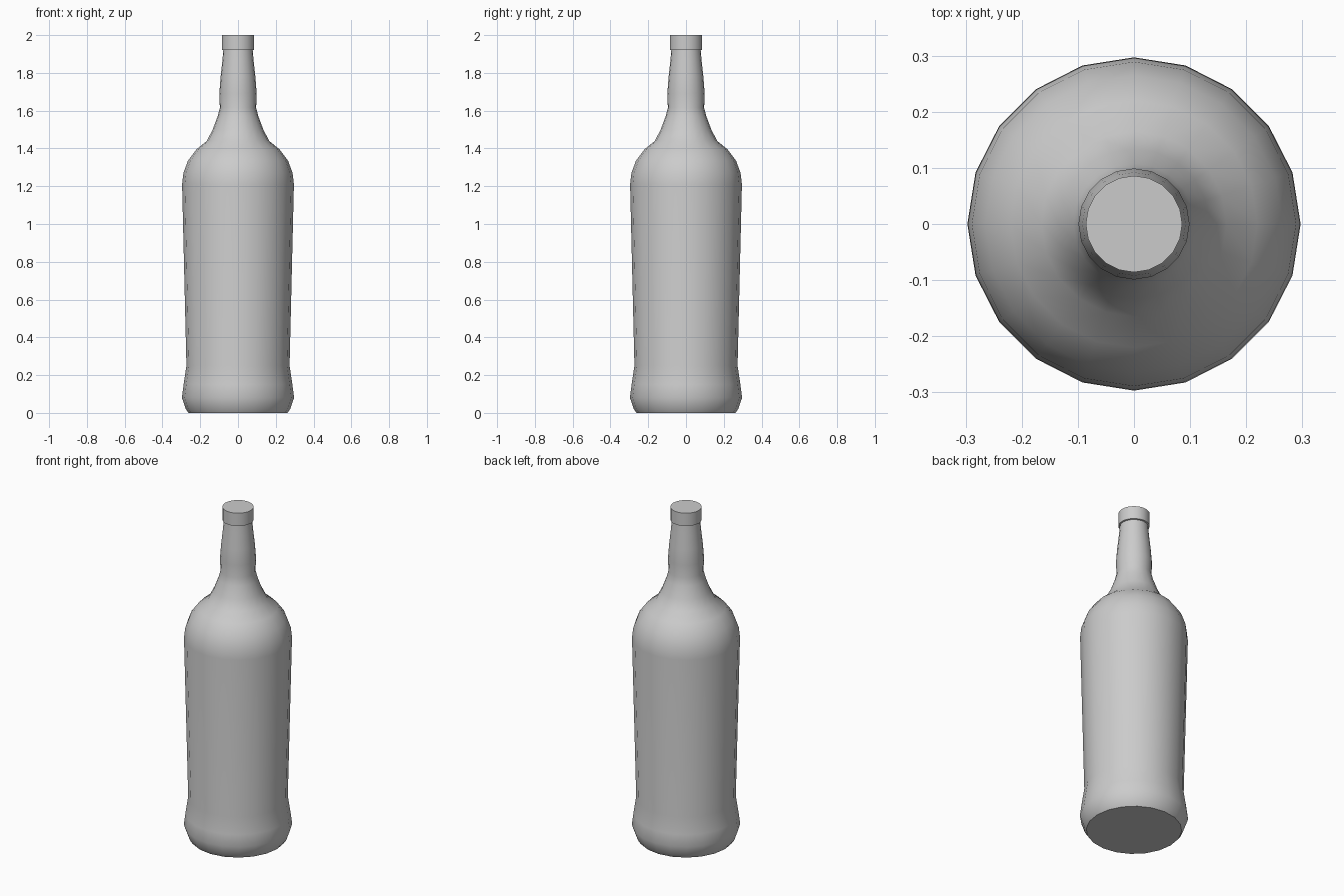
import bpy, bmesh, math

if "Cube" in bpy.data.objects:
    bpy.data.objects.remove(bpy.data.objects["Cube"])

SIDES = 20

# Bottle outline as (radius, height), from base to mouth
profile = [
    (0.262, 0.0), (0.276, 0.02), (0.297, 0.08), (0.288, 0.15), (0.273, 0.25),
    (0.296, 1.21), (0.289, 1.27), (0.265, 1.335), (0.22, 1.395),
    (0.165, 1.44), (0.134, 1.50), (0.108, 1.57), (0.096, 1.615),
    (0.099, 1.69), (0.092, 1.78), (0.083, 1.86), (0.078, 1.92),
    (0.086, 1.922), (0.086, 2.0),
]

# Lathe the outline into rings, bridge them and cap both ends
bm = bmesh.new()
rings = []
for r, z in profile:
    rings.append([bm.verts.new((r * math.cos(2 * math.pi * i / SIDES),
                                r * math.sin(2 * math.pi * i / SIDES), z))
                  for i in range(SIDES)])
for low, high in zip(rings, rings[1:]):
    for i in range(SIDES):
        j = (i + 1) % SIDES
        bm.faces.new((low[i], low[j], high[j], high[i]))
bm.faces.new(rings[0][::-1])
bm.faces.new(rings[-1])

mesh = bpy.data.meshes.new("bottle")
bm.to_mesh(mesh)
bm.free()
bottle = bpy.data.objects.new("bottle", mesh)
bpy.context.collection.objects.link(bottle)

# Smooth glass with crisp base and lip edges
bpy.context.view_layer.objects.active = bottle
bottle.select_set(True)
bpy.ops.object.shade_smooth_by_angle(angle=math.radians(35))
